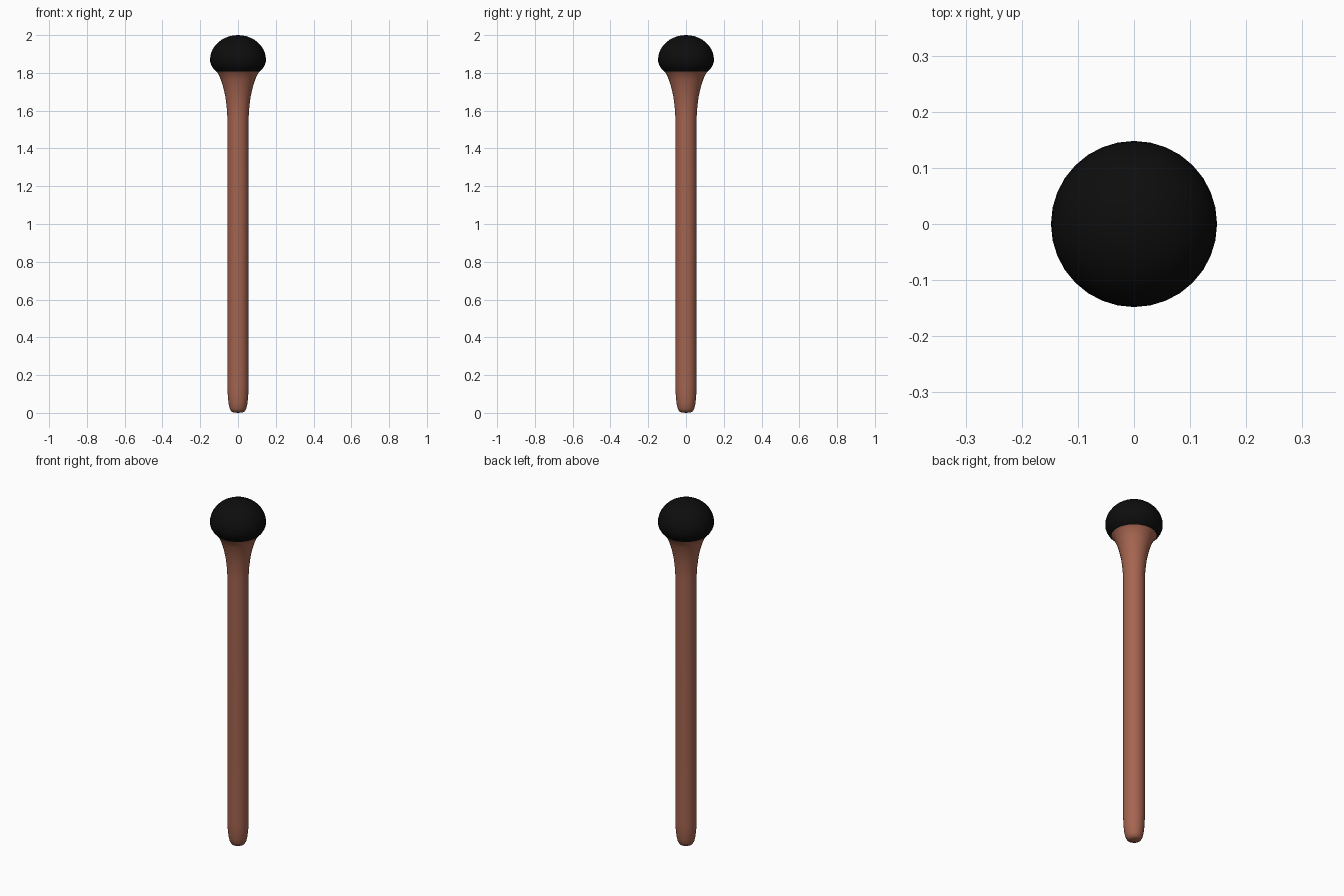
import bpy, bmesh
from math import cos, sin, pi, radians

if "Cube" in bpy.data.objects:
    bpy.data.objects.remove(bpy.data.objects["Cube"])

SIDES = 32


def material(name, rgb):
    m = bpy.data.materials.new(name)
    m.diffuse_color = (*rgb, 1)
    m.use_nodes = True
    m.node_tree.nodes["Principled BSDF"].inputs["Base Color"].default_value = m.diffuse_color
    return m


def lathe(name, profile, mat):
    """Revolve (radius, z) points around z; radius 0 becomes a pole."""
    bm = bmesh.new()
    rings = []
    for r, z in profile:
        n = 1 if r == 0 else SIDES
        rings.append([bm.verts.new((r * cos(2 * pi * i / SIDES), r * sin(2 * pi * i / SIDES), z))
                      for i in range(n)])
    for a, b in zip(rings, rings[1:]):
        for i in range(SIDES):
            j = (i + 1) % SIDES
            quad = [a[i % len(a)], a[j % len(a)], b[j % len(b)], b[i % len(b)]]
            bm.faces.new(list(dict.fromkeys(quad)))
    bmesh.ops.recalc_face_normals(bm, faces=bm.faces)
    me = bpy.data.meshes.new(name)
    bm.to_mesh(me)
    bm.free()
    ob = bpy.data.objects.new(name, me)
    bpy.context.collection.objects.link(ob)
    me.materials.append(mat)
    bpy.ops.object.select_all(action='DESELECT')
    ob.select_set(True)
    bpy.context.view_layer.objects.active = ob
    bpy.ops.object.shade_smooth_by_angle(angle=radians(60))
    return ob


# Shaft: rounded foot, straight stem, flare under the head
lathe("shaft", [(0, 0), (0.022, 0.002), (0.036, 0.008), (0.044, 0.023), (0.05, 0.05),
                (0.054, 0.09), (0.056, 0.14), (0.056, 1.56), (0.059, 1.61),
                (0.066, 1.67), (0.077, 1.72), (0.091, 1.765), (0.106, 1.797),
                (0.116, 1.808)],
      material("brown", (0.38, 0.13, 0.08)))

# Head: flattened dome tucked in where it meets the flare
dome = [(0.148 * cos(a), 1.87 + 0.13 * sin(a)) for a in [i * pi / 20 for i in range(10)]]
lathe("head", [(0.116, 1.808), (0.131, 1.823), (0.142, 1.842), (0.147, 1.858)] + dome + [(0, 2.0)],
      material("black", (0.004, 0.004, 0.004)))
